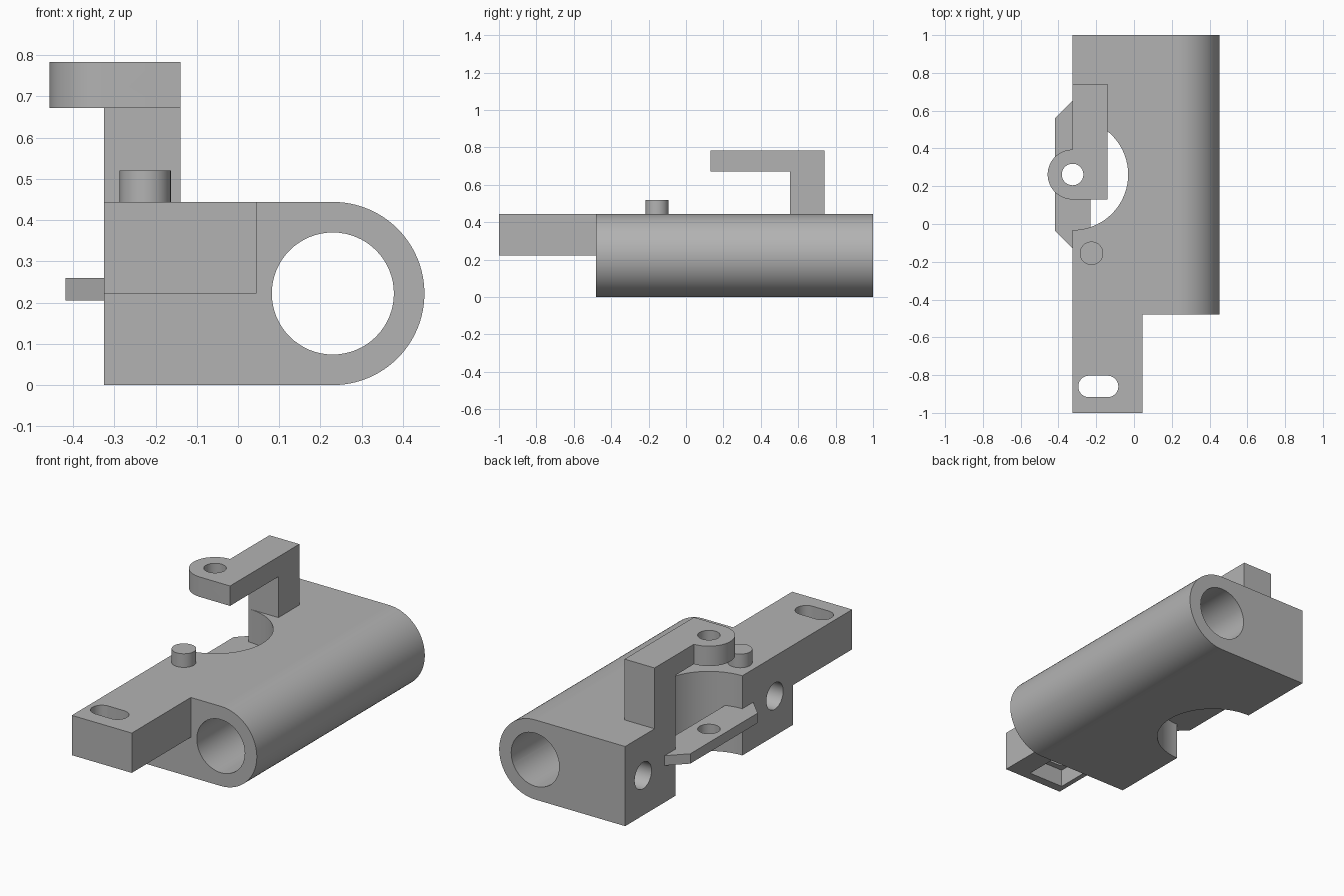
import bpy, bmesh, math
from mathutils import Vector

cube = bpy.data.objects.get("Cube")
if cube:
    bpy.data.objects.remove(cube, do_unlink=True)

grey = bpy.data.materials.new("plain_grey")
grey.use_nodes = True
GREY = (0.45, 0.45, 0.45, 1)
grey.diffuse_color = GREY
grey.node_tree.nodes["Principled BSDF"].inputs["Base Color"].default_value = GREY


def prism(name, outline, axis, low, high):
    """Extrude a flat outline along the chosen axis; outline holds the other two coordinates."""
    def place(a, b, c):
        return {"x": (c, a, b), "y": (a, c, b), "z": (a, b, c)}[axis]
    bm = bmesh.new()
    face = bm.faces.new([bm.verts.new(place(a, b, low)) for a, b in outline])
    top = bmesh.ops.extrude_face_region(bm, geom=[face])["geom"]
    shift = Vector(place(0, 0, high - low))
    bmesh.ops.translate(bm, vec=shift, verts=[v for v in top if isinstance(v, bmesh.types.BMVert)])
    bmesh.ops.recalc_face_normals(bm, faces=bm.faces)
    mesh = bpy.data.meshes.new(name)
    bm.to_mesh(mesh)
    bm.free()
    mesh.materials.append(grey)
    obj = bpy.data.objects.new(name, mesh)
    bpy.context.collection.objects.link(obj)
    return obj


def arc(cx, cy, r, start=0, end=360, steps=64):
    full = end - start == 360
    count = steps if full else steps + 1
    angles = [math.radians(start + (end - start) * i / steps) for i in range(count)]
    return [(cx + r * math.cos(a), cy + r * math.sin(a)) for a in angles]


def rect(a0, a1, b0, b1):
    return [(a0, b0), (a1, b0), (a1, b1), (a0, b1)]


def combine(target, tool, operation):
    mod = target.modifiers.new(operation.lower(), "BOOLEAN")
    mod.object, mod.operation, mod.solver = tool, operation, "EXACT"
    bpy.context.view_layer.objects.active = target
    bpy.ops.object.modifier_apply(modifier=mod.name)
    bpy.data.objects.remove(tool, do_unlink=True)


SIDE = -0.325            # flat side of the block
INNER = -0.14            # inner side of the post
HEIGHT = 0.444
MID = HEIGHT / 2
BORE_X = 0.23
PIVOT_Y = 0.262          # shared axis of recess, tab and lug

# Main block with one rounded side
body = prism("main_block", [(SIDE, HEIGHT), (SIDE, 0)] + arc(BORE_X, MID, MID, -90, 90),
             "y", -0.48, 1)

# Mounting arm
combine(body, prism("mounting_arm", rect(SIDE, 0.045, -1, -0.4), "z", MID, HEIGHT), "UNION")

# Long bore, round recess and blind side holes
combine(body, prism("bore", arc(BORE_X, MID, 0.148), "y", -1.1, 1.1), "DIFFERENCE")
combine(body, prism("recess", arc(SIDE, PIVOT_Y, 0.294, steps=96), "z", -0.1, 0.6), "DIFFERENCE")
for side in (-1, 1):
    hole = prism("side_hole", arc(PIVOT_Y + side * 0.58, MID, 0.074), "x", SIDE - 0.1, SIDE + 0.25)
    combine(body, hole, "DIFFERENCE")

# Adjustment slot with a pocket beneath it
slot = arc(-0.14, -0.86, 0.057, -90, 90, 24) + arc(-0.238, -0.86, 0.057, 90, 270, 24)
combine(body, prism("slot", slot, "z", 0.1, 0.6), "DIFFERENCE")
combine(body, prism("pocket", rect(-0.297, -0.08, -0.95, -0.77), "z", 0.1, 0.32), "DIFFERENCE")

# Locating peg
peg = prism("locating_peg", arc(-0.225, -0.155, 0.062), "z", HEIGHT, 0.52)

# Lower tab with chamfered ends
tab = prism("lower_tab", [(-0.418, -0.035), (SIDE, -0.128), (-0.23, -0.128),
                          (-0.23, 0.652), (SIDE, 0.652), (-0.418, 0.559)], "z", 0.205, 0.26)

# Upright post, overhead bar and rounded lug
bracket = prism("upper_bracket", [(0.13, 0.783), (0.13, 0.672), (0.556, 0.672), (0.556, HEIGHT),
                                  (0.741, HEIGHT), (0.741, 0.783)], "x", SIDE, INNER)
lug = prism("lug", arc(SIDE, PIVOT_Y, 0.132, 90, 270, 48) + [(-0.2, 0.13), (-0.2, 0.394)],
            "z", 0.672, 0.783)
combine(bracket, lug, "UNION")

# Pin holes in the tab and lug
for part in (tab, bracket):
    combine(part, prism("pin_hole", arc(SIDE, PIVOT_Y, 0.057), "z", 0.1, 0.9), "DIFFERENCE")

for part in (body, peg, tab, bracket):
    bpy.ops.object.select_all(action="DESELECT")
    part.select_set(True)
    bpy.context.view_layer.objects.active = part
    bpy.ops.object.shade_smooth_by_angle(angle=math.radians(30))
